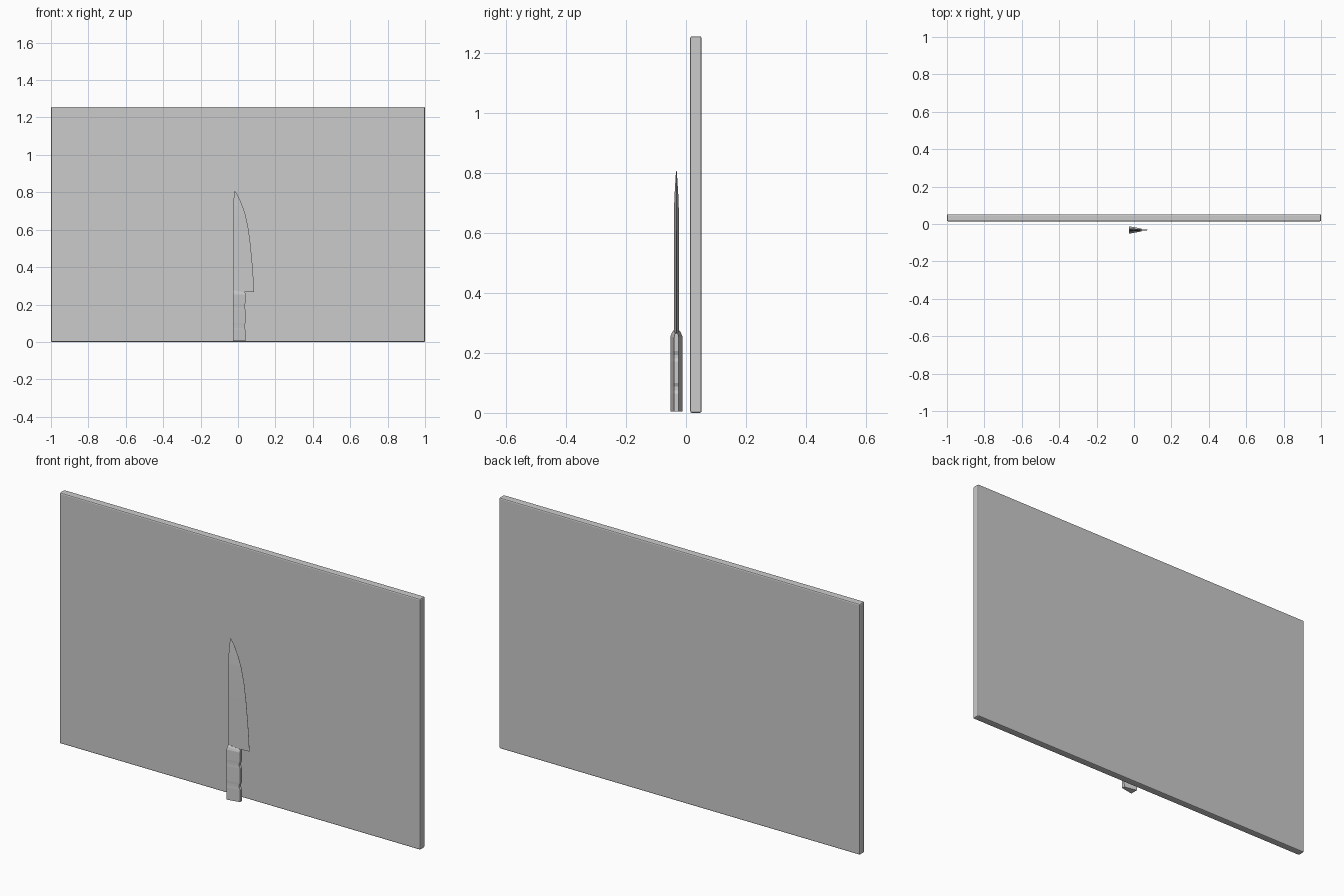
import bpy, bmesh

if "Cube" in bpy.data.objects:
    bpy.data.objects.remove(bpy.data.objects["Cube"])

KNIFE_Y = -0.032


def make_object(name, bm):
    bmesh.ops.remove_doubles(bm, verts=bm.verts, dist=1e-5)
    bmesh.ops.recalc_face_normals(bm, faces=bm.faces)
    mesh = bpy.data.meshes.new(name)
    bm.to_mesh(mesh)
    bm.free()
    obj = bpy.data.objects.new(name, mesh)
    bpy.context.collection.objects.link(obj)
    return obj


def loft(name, sections):
    """Skin a stack of wedge sections: (back x, back z, back half, front x, front z, front half)."""
    bm = bmesh.new()
    rings = []
    for bx, bz, bh, fx, fz, fh in sections:
        pts = [(bx, -bh, bz), (fx, -fh, fz), (fx, fh, fz), (bx, bh, bz)]
        rings.append([bm.verts.new((x, KNIFE_Y + y, z)) for x, y, z in pts])
    for a, b in zip(rings, rings[1:]):
        for i in range(4):
            j = (i + 1) % 4
            bm.faces.new((a[i], a[j], b[j], b[i]))
    bm.faces.new(rings[0])
    bm.faces.new(rings[-1])
    return make_object(name, bm)


# Cutting board with softened edges
bm = bmesh.new()
bmesh.ops.create_cube(bm, size=1)
for v in bm.verts:
    v.co = (v.co.x * 2, 0.033 + v.co.y * 0.038, 0.6285 + v.co.z * 1.257)
bmesh.ops.bevel(bm, geom=bm.edges[:], offset=0.006, segments=2,
                profile=0.5, affect='EDGES')
make_object("cutting_board", bm)

# Blade: thick spine at the back, curved sharp edge at the front
edge = [(0.086, 0.267), (0.083, 0.33), (0.077, 0.412), (0.067, 0.52),
        (0.056, 0.604), (0.040, 0.68), (0.024, 0.727), (0.003, 0.776),
        (-0.014, 0.803)]
sections = []
for x, z in edge:
    half = 0.008 if z < 0.7 else 0.008 * (0.83 - z) / 0.13
    spine_x = -0.025 if z < 0.75 else -0.025 + (z - 0.75) * 0.1
    sections.append((spine_x, z, half, x, z, 0.0003))
sections.append((-0.019, 0.809, 0.0003, -0.018, 0.809, 0.0003))
loft("blade", sections)

# Handle: wedge section with finger notches and a chamfered bolster
grip = [(0.004, 0.039), (0.065, 0.040), (0.075, 0.034), (0.088, 0.034),
        (0.100, 0.040), (0.172, 0.040), (0.182, 0.034), (0.194, 0.034),
        (0.206, 0.039), (0.245, 0.039)]
handle = [(-0.027, z, 0.020, x, z, 0.0075) for z, x in grip]
handle += [(-0.027, 0.255, 0.020, 0.039, 0.252, 0.0075),
           (-0.027, 0.268, 0.015, 0.039, 0.260, 0.006),
           (-0.026, 0.276, 0.009, 0.038, 0.265, 0.004)]
loft("handle", handle)
